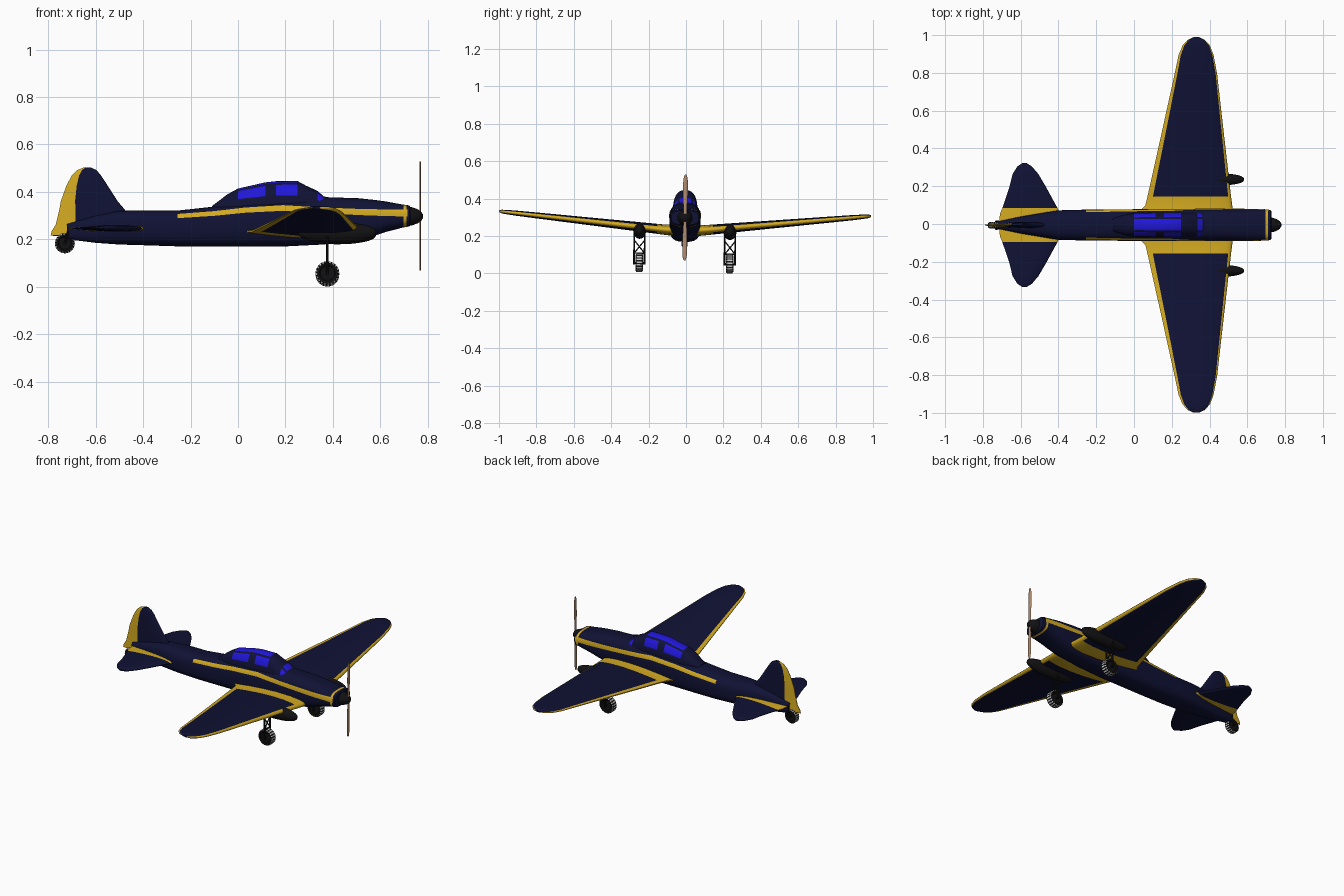
import bpy, bmesh, math
from mathutils import Matrix, Vector

if "Cube" in bpy.data.objects:
    bpy.data.objects.remove(bpy.data.objects["Cube"])


def material(name, rgb):
    m = bpy.data.materials.new(name)
    m.diffuse_color = (*rgb, 1)
    m.use_nodes = True
    m.node_tree.nodes["Principled BSDF"].inputs["Base Color"].default_value = m.diffuse_color
    return m


NAVY = material("navy", (0.005, 0.006, 0.035))
GOLD = material("gold", (0.65, 0.40, 0.015))
GLASS = material("glass", (0.015, 0.008, 0.72))
BLACK = material("black", (0.006, 0.006, 0.007))
WOOD = material("wood", (0.45, 0.26, 0.15))
PALE = material("pale", (0.6, 0.6, 0.6))


def loft(name, rings, mats, pick=lambda i, j: 0, closed=True, angle=35):
    """Skin a list of equal-length rings; pick(i, j) gives each face's material slot."""
    bm = bmesh.new()
    vs = [[bm.verts.new(p) for p in r] for r in rings]
    n = len(rings[0])
    for i in range(len(vs) - 1):
        for j in range(n if closed else n - 1):
            k = (j + 1) % n
            f = bm.faces.new((vs[i][j], vs[i][k], vs[i + 1][k], vs[i + 1][j]))
            f.material_index = pick(i, j)
    if closed:
        bm.faces.new(vs[0])
        bm.faces.new(vs[-1])
    bmesh.ops.recalc_face_normals(bm, faces=bm.faces)
    for f in bm.faces:
        f.smooth = True
    me = bpy.data.meshes.new(name)
    bm.to_mesh(me)
    bm.free()
    me.set_sharp_from_angle(angle=math.radians(angle))
    for m in mats:
        me.materials.append(m)
    ob = bpy.data.objects.new(name, me)
    bpy.context.collection.objects.link(ob)
    return ob


def oval(w, h, n=32, e=2.0):
    """Superellipse points."""
    out = []
    for k in range(n):
        a = 2 * math.pi * k / n
        c, s = math.cos(a), math.sin(a)
        out.append((math.copysign(w * abs(c) ** (2 / e), c),
                    math.copysign(h * abs(s) ** (2 / e), s)))
    return out


def foil(name, stations, us, to_xyz, mats, pick):
    """Aerofoil surface from (span, trailing x, leading x, half thickness)."""
    def ring(s, a, b, t):
        def half(u):
            return t * (0.12 + 2.3 * math.sqrt(1 - u) * u)
        return ([to_xyz(s, a + (b - a) * u, half(u)) for u in us] +
                [to_xyz(s, a + (b - a) * u, -half(u)) for u in reversed(us)])
    m = len(us)

    def chosen(i, j):
        mid = (stations[i][0] + stations[i + 1][0]) / 2
        return pick(mid, j if j < m else 2 * m - 2 - j)
    return loft(name, [ring(*s) for s in stations], mats, chosen, angle=50)


def mirrored(half):
    return [(-s[0], *s[1:]) for s in reversed(half)] + half


def rod(name, a, b, r):
    a, b = Vector(a), Vector(b)
    q = (b - a).to_track_quat('Z', 'Y')
    loft(name, [[p + q @ Vector((u, v, 0)) for u, v in oval(r, r, 10)] for p in (a, b)], [BLACK])


# Fuselage: x, bottom, top, half width
BODY = [(-.72, .20, .265, .02), (-.6, .185, .30, .045), (-.5, .178, .32, .062),
        (-.4, .175, .322, .078), (-.246, .17, .322, .082), (-.1, .169, .338, .083),
        (.05, .169, .36, .084), (.2, .17, .37, .084), (.36, .178, .378, .084),
        (.51, .196, .373, .083), (.575, .215, .366, .083), (.62, .23, .36, .082),
        (.697, .25, .346, .08), (.71, .252, .345, .08), (.722, .254, .342, .079),
        (.727, .26, .336, .073)]
E = 2.9
loft("fuselage", [[(x, y, (b + t) / 2 + z) for y, z in oval(w, (t - b) / 2, 40, E)]
                  for x, b, t, w in BODY], [NAVY, GOLD], lambda i, j: int(i == 12))


def skin_y(x, z):
    """Half width of the fuselage surface at x, z."""
    for p, q in zip(BODY, BODY[1:]):
        if x <= q[0]:
            f = (x - p[0]) / (q[0] - p[0])
            b, t, w = [p[k] + (q[k] - p[k]) * f for k in (1, 2, 3)]
            d = min(abs(z - (b + t) / 2) / ((t - b) / 2), 0.99)
            return w * (1 - d ** E) ** (1 / E)


# Side stripes laid on the fuselage skin: x, centre z, half height
STRIPE = [(-.255, .297, .009), (-.1, .308, .010), (.03, .322, .011), (.19, .331, .012),
          (.34, .322, .012), (.51, .314, .013), (.62, .311, .014), (.715, .310, .015)]
for side, s in (("left", 1), ("right", -1)):
    rows = []
    for p, q in zip(STRIPE, STRIPE[1:]):
        for k in range(4):
            x, z, h = [p[c] + (q[c] - p[c]) * k / 3 for c in range(3)]
            if k or p is STRIPE[0]:
                rows.append([(x, s * (skin_y(x, z + h * d) + .003), z + h * d)
                             for d in (-1, -.5, 0, .5, 1)])
    loft(side + "_stripe", rows, [GOLD], closed=False)

# Canopy: x, top, half width; glazed panels picked by station and angle
CANOPY = [(-.11, .34, .035), (-.044, .39, .055), (0, .414, .062), (.115, .44, .066),
          (.16, .445, .066), (.25, .446, .066), (.285, .427, .066), (.335, .404, .066),
          (.362, .381, .064), (.41, .37, .05)]


def glazing(i, j):
    flank = j in (2, 3, 4, 11, 12, 13)
    roof = 6 <= j <= 9
    return int((flank and i in (2, 4, 7)) or (roof and i in (2, 3, 4, 7)))


loft("canopy", [[(x, y, .33 + z) for y, z in oval(w, t - .33, 32, 2.5)]
                for x, t, w in CANOPY], [NAVY, GLASS], glazing)

# Main wing with gold edges and root
US = [0, .03, .065, .2, .4, .6, .8, .92, .965, .985, 1]
half_wing = [(.0, .05, .522, .03), (.08, .035, .522, .03), (.105, .06, .52, .028),
             (.15, .071, .514, .027), (.5, .149, .474, .021), (.8, .215, .44, .016),
             (.9, .236, .421, .014), (.95, .257, .402, .012), (.98, .284, .375, .010),
             (.994, .315, .345, .005)]
foil("main_wing", mirrored(half_wing[1:]), US,
     lambda s, x, t: (x, s, .232 + .098 * max(0, abs(s) - .1) + t), [NAVY, GOLD],
     lambda s, k: int(abs(s) < .15 or k < 2 or k >= 8))

# Tailplane with gold root
half_tail = [(.03, -.712, -.385, .014), (.06, -.71, -.39, .014), (.09, -.697, -.405, .014),
             (.2, -.66, -.465, .012), (.27, -.643, -.506, .011), (.31, -.618, -.54, .009),
             (.328, -.592, -.568, .005)]
foil("tailplane", mirrored(half_tail), US, lambda s, x, t: (x, s, .245 + t),
     [NAVY, GOLD], lambda s, k: int(abs(s) < .09))

# Fin and gold rudder
fin = [(.215, -.79, -.42, .018), (.235, -.785, -.42, .018), (.263, -.768, -.44, .017),
       (.326, -.753, -.478, .016), (.36, -.747, -.507, .015), (.427, -.723, -.55, .012),
       (.47, -.70, -.578, .010), (.492, -.677, -.597, .008), (.503, -.65, -.62, .005)]
foil("fin_and_rudder", fin, [0, .1, .25, .4, .6, .8, .92, .97, 1],
     lambda s, x, t: (x, t, s), [NAVY, GOLD], lambda s, k: int(k < 2))

# Spinner and propeller
loft("spinner", [[(x, y, .297 + z) for y, z in oval(r, r, 24)] for x, r in
                 ((.715, .04), (.735, .038), (.757, .03), (.772, .02), (.78, .007))], [BLACK])
blade = [(.0, .008), (.04, .009), (.12, .013), (.2, .012), (.222, .008), (.23, .003)]
loft("propeller", [[(.768 + u, v, .299 + z) for u, v in oval(.003, w, 12)]
                   for z, w in mirrored(blade[1:])], [WOOD])


def wheel(name, x, y, z, r, w):
    """Black disc wheel whose tread alternates dark and pale blocks."""
    prof = [(.15, .7), (.6, .75), (.68, .95), (.86, 1), (1, .7)]
    prof = [(a, -b) for a, b in prof] + [(a, b) for a, b in reversed(prof)]
    rings = [[(x + u, y + w * b, z + v) for u, v in oval(r * a, r * a, 40)] for a, b in prof]
    loft(name, rings, [BLACK, PALE], lambda i, j: int(3 <= i <= 5 and j % 2 == 0))


# Landing gear: pod, braced struts and wheel on each side
for side, s in (("left", 1), ("right", -1)):
    y = s * .242
    pod = []
    for k in range(17):
        a = math.pi * (.02 + .96 * k / 16)
        r = math.sin(a) ** .8
        pod.append([(.418 - .165 * math.cos(a), y + u, .225 + v)
                    for u, v in oval(.034 * r, .043 * r, 24)])
    loft(side + "_gear_pod", pod, [BLACK])
    lo, hi = y - .028, y + .028
    for label, p in (("inner", lo), ("outer", hi)):
        rod(f"{side}_{label}_strut", (.377, p, .21), (.377, p, .045), .005)
    for k, (z0, z1) in enumerate(((.175, .105), (.105, .175))):
        rod(f"{side}_cross_brace_{k + 1}", (.377, lo, z0), (.377, hi, z1), .0035)
    rod(side + "_brace_bar", (.377, lo, .106), (.377, hi, .106), .004)
    rod(side + "_axle", (.377, y - .034, .052), (.377, y + .034, .052), .006)
    wheel(side + "_wheel", .377, y, .054, .05, .02)

# Tail wheel
wheel("tail_wheel", -.73, 0, .183, .042, .016)
rod("tail_wheel_axle", (-.73, -.022, .183), (-.73, .022, .183), .007)
for s in (1, -1):
    rod("tail_wheel_fork", (-.73, s * .02, .183), (-.715, s * .018, .235), .005)

# The aircraft rests with a very slight roll
pivot = Matrix.Translation((0, 0, .3))
roll = Matrix.Translation((0, -.005, 0)) @ pivot @ Matrix.Rotation(-.013, 4, 'X') @ pivot.inverted()
for ob in bpy.context.collection.objects:
    ob.data.transform(roll)
